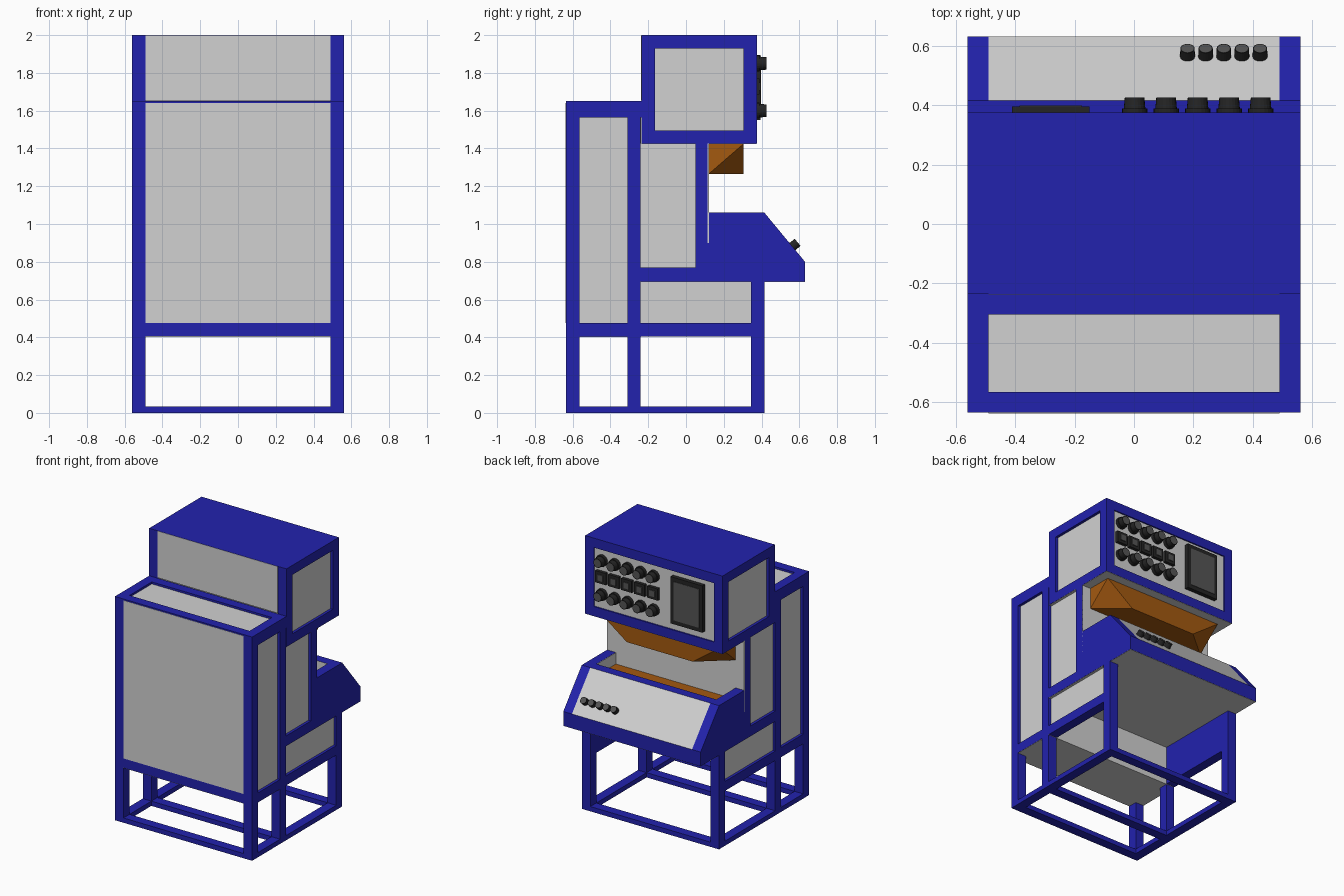
import bpy, bmesh, math
from mathutils import Vector

if "Cube" in bpy.data.objects:
    bpy.data.objects.remove(bpy.data.objects["Cube"], do_unlink=True)


def material(name, rgb):
    m = bpy.data.materials.new(name)
    m.use_nodes = True
    m.diffuse_color = (*rgb, 1)
    m.node_tree.nodes["Principled BSDF"].inputs["Base Color"].default_value = (*rgb, 1)
    return m


BLUE = material("frame blue", (0.016, 0.016, 0.42))
GREY = material("panel grey", (0.64, 0.64, 0.64))
BROWN = material("hood brown", (0.37, 0.10, 0.005))
BLACK = material("control black", (0.018, 0.018, 0.018))
DARK = material("control dark grey", (0.09, 0.09, 0.09))


def finish(name, bm, mats):
    bmesh.ops.recalc_face_normals(bm, faces=bm.faces)
    mesh = bpy.data.meshes.new(name)
    bm.to_mesh(mesh)
    bm.free()
    for m in mats:
        mesh.materials.append(m)
    ob = bpy.data.objects.new(name, mesh)
    bpy.context.collection.objects.link(ob)
    return ob


def box(name, x, y, z, mat):
    bm = bmesh.new()
    bmesh.ops.create_cube(bm, size=1)
    for v in bm.verts:
        v.co = [r[0] if c < 0 else r[1] for c, r in zip(v.co, (x, y, z))]
    return finish(name, bm, [mat])


def sides(name, x, y, z, mat):
    box(name + "_left", x, y, z, mat)
    box(name + "_right", (-x[1], -x[0]), y, z, mat)


def prism(name, x, profile, mats, rule=None):
    """Extrude a (y, z) profile along x; rule picks a material from the normal."""
    bm = bmesh.new()
    face = bm.faces.new([bm.verts.new((x[0], y, z)) for y, z in profile])
    ext = bmesh.ops.extrude_face_region(bm, geom=[face])["geom"]
    bmesh.ops.translate(bm, vec=(x[1] - x[0], 0, 0),
                        verts=[v for v in ext if isinstance(v, bmesh.types.BMVert)])
    bmesh.ops.recalc_face_normals(bm, faces=bm.faces)
    if rule:
        for f in bm.faces:
            f.material_index = rule(f)
    return finish(name, bm, mats)


def knob(name, base, direction, r1, r2, length):
    """Tapered black knob with a grey cap inset in its end."""
    bm = bmesh.new()
    bmesh.ops.create_cone(bm, cap_ends=True, segments=20, radius1=r1, radius2=r2, depth=length)
    bmesh.ops.translate(bm, vec=(0, 0, length / 2), verts=bm.verts)
    cap = max(bm.faces, key=lambda f: f.calc_center_median().z)
    bmesh.ops.inset_region(bm, faces=[cap], thickness=r2 * 0.15)
    cap.material_index = 1
    ob = finish(name, bm, [BLACK, DARK])
    ob.rotation_mode = "QUATERNION"
    ob.rotation_quaternion = Vector(direction).to_track_quat("Z", "Y")
    ob.location = base
    return ob


W, I = 0.56, 0.49          # outer and inner half width
POST = (I, W)
FULL, INNER, CORE = (-W, W), (-I, I), (-0.54, 0.54)
FRONT, MID, BACK = (-0.635, -0.565), (-0.31, -0.24), (0.345, 0.415)

# Legs and bottom frame
sides("front_post", POST, FRONT, (0, 1.65), BLUE)
sides("middle_post", POST, MID, (0, 1.65), BLUE)
sides("back_leg", POST, BACK, (0, 0.695), BLUE)
sides("base_side_rail", POST, (-0.635, 0.415), (0, 0.035), BLUE)
sides("lower_side_rail", POST, (-0.635, 0.415), (0.405, 0.475), BLUE)
for label, y in (("front", FRONT), ("middle", MID), ("back", BACK)):
    box(label + "_base_rail", INNER, y, (0, 0.035), BLUE)

# Tall front cabinet
box("cabinet_core", CORE, (-0.615, -0.239), (0.407, 1.635), GREY)
box("cabinet_floor", (-0.559, 0.559), (-0.634, -0.239), (0.403, 0.407), GREY)
box("cabinet_front_rail", INNER, FRONT, (0.406, 0.475), BLUE)
box("cabinet_top_front_rail", INNER, FRONT, (1.565, 1.65), BLUE)
box("cabinet_top_back_rail", INNER, (-0.305, -0.235), (1.565, 1.65), BLUE)
sides("cabinet_top_side_rail", POST, (-0.635, -0.235), (1.565, 1.65), BLUE)
box("cabinet_front_panel", INNER, (-0.637, -0.61), (0.475, 1.64), GREY)

# Open lower bay with closed side walls
sides("bay_wall", (I, 0.538), (-0.24, 0.345), (0.47, 0.695), BLUE)
sides("bay_side_panel", (0.538, 0.54), (-0.24, 0.345), (0.47, 0.695), GREY)

# Middle column
box("column_core", CORE, (-0.24, 0.115), (0.70, 1.425), GREY)
box("column_back_wall", FULL, (0.115, 0.121), (0.9, 1.425), GREY)
sides("column_post", POST, (0.05, 0.119), (0.695, 1.425), BLUE)
sides("column_rail", POST, (-0.24, 0.12), (0.695, 0.77), BLUE)

# Control head
HEAD = (-0.235, 0.375)
box("head_core", CORE, (-0.225, 0.365), (1.43, 1.95), GREY)
box("head_top", FULL, HEAD, (1.93, 2.0), BLUE)
sides("head_front_post", POST, (-0.235, -0.165), (1.425, 1.93), BLUE)
sides("head_back_post", POST, (0.305, 0.375), (1.425, 1.93), BLUE)
sides("head_bottom_rail", POST, HEAD, (1.425, 1.495), BLUE)
box("head_back_rail", INNER, (0.305, 0.375), (1.425, 1.495), BLUE)
box("head_front_panel", INNER, (-0.237, -0.22), (1.655, 1.999), GREY)
box("head_underside", (-0.559, 0.559), (-0.234, 0.374), (1.423, 1.427), GREY)

# Hood under the head, narrowing toward its lower back edge
bm = bmesh.new()
rings = [[bm.verts.new((s * a, y, z)) for a, y, z in
          ((I, 0.12, 1.425), (I, 0.305, 1.425), (I, 0.12, 1.265), (0.27, 0.305, 1.265))]
         for s in (1, -1)]
for a, b, c, d in rings:
    bm.faces.new((a, b, c))
    bm.faces.new((b, d, c))
for i, j in ((0, 1), (1, 3), (3, 2), (2, 0)):
    bm.faces.new((rings[0][i], rings[0][j], rings[1][j], rings[1][i]))
finish("hood", bm, [BROWN])

# Sloped console with a sunken tray
SLOPE = [(0.415, 1.06), (0.63, 0.80), (0.63, 0.695)]


def console_rule(f):
    n = f.normal
    if n.y > 0.3 and n.z > 0.3:
        return 1
    if n.z > 0.9 and f.calc_center_median().z < 1:
        return 2
    return 1 if n.y < -0.9 else 0


prism("console_body", INNER,
      [(0.12, 0.695), (0.12, 0.975), (0.345, 0.975), (0.345, 1.06)] + SLOPE,
      [BLUE, GREY, BROWN], console_rule)
for label, s in (("left", 1), ("right", -1)):
    prism("console_side_" + label, sorted((s * I, s * W)),
          [(0.05, 0.695), (0.05, 1.0), (0.12, 1.06)] + SLOPE, [BLUE])
sides("tray_end_wall", (0.487, 0.491), (0.12, 0.345), (0.975, 1.059), GREY)
box("console_underside", (-0.559, 0.559), (-0.239, 0.629), (0.693, 0.697), GREY)

# Controls on the head and console
normal = Vector((0, 0.26, 0.215)).normalized()
for i in range(5):
    x = 0.002 + i * 0.106
    for row, z in (("upper", 1.85), ("lower", 1.6)):
        knob(f"{row}_dial_base_{i}", (x, 0.364, z), (0, 1, 0), 0.042, 0.042, 0.024)
        knob(f"{row}_dial_{i}", (x, 0.38, z), (0, 1, 0), 0.037, 0.033, 0.045)
    box(f"button_frame_{i}", (x - 0.043, x + 0.043), (0.364, 0.388), (1.685, 1.771), BLACK)
    box(f"button_{i}", (x - 0.022, x + 0.022), (0.38, 0.394), (1.706, 1.75), DARK)
    knob(f"console_knob_{i}", (0.18 + i * 0.061, 0.563, 0.88), normal, 0.025, 0.024, 0.036)

# Display
box("display_frame", (-0.41, -0.15), (0.364, 0.395), (1.55, 1.895), BLACK)
box("display_screen", (-0.385, -0.175), (0.39, 0.398), (1.58, 1.865), DARK)
